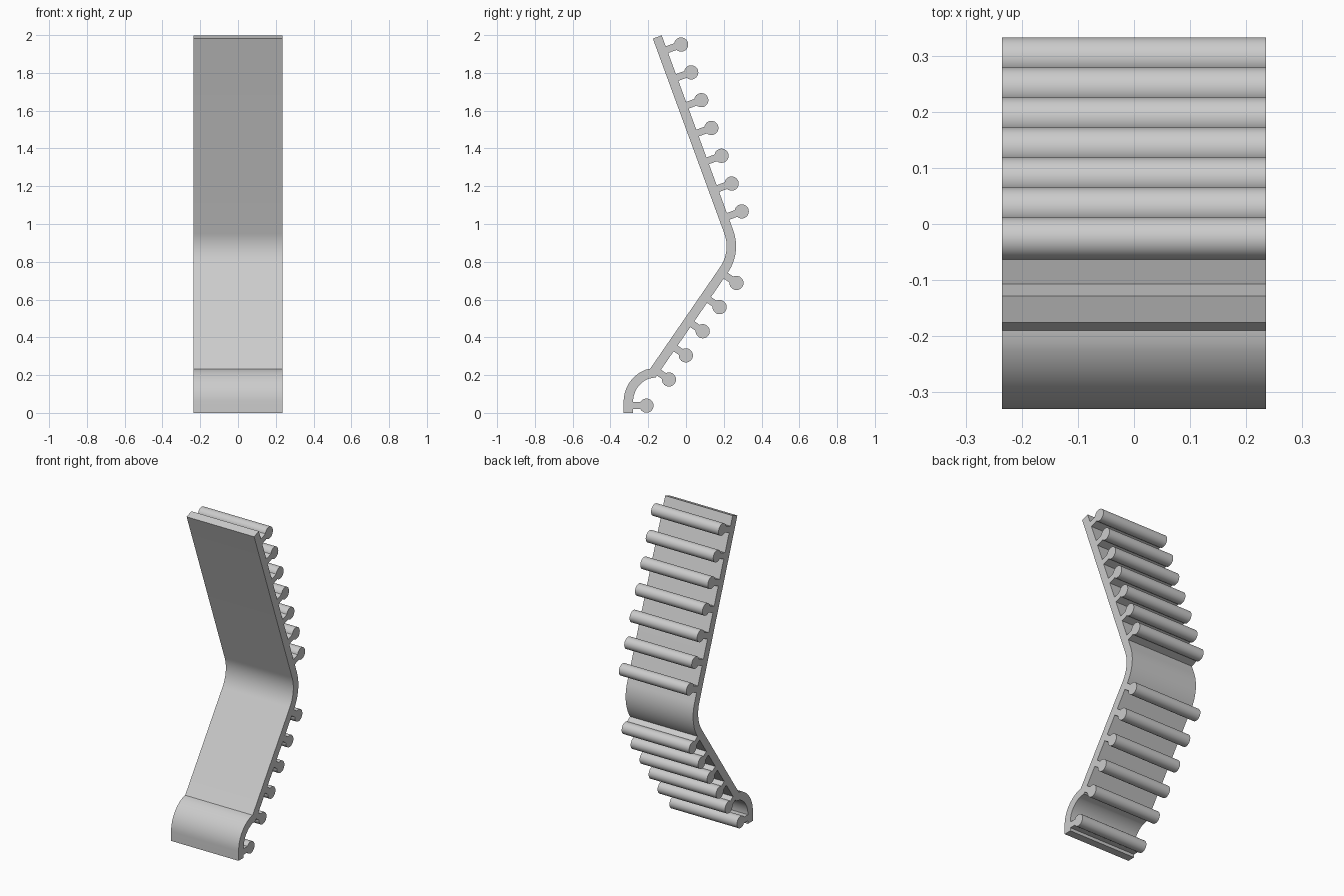
import bpy, bmesh
from math import radians, cos, sin
from mathutils import Vector

HALF_WIDTH = 0.235
HALF_THICK = 0.025
HEAD_R = 0.0375
STEM_HALF = 0.019

cube = bpy.data.objects.get("Cube")
if cube:
    bpy.data.objects.remove(cube, do_unlink=True)

grey = bpy.data.materials.new("plain grey")
grey.use_nodes = True
colour = (0.6, 0.6, 0.6, 1)
grey.diffuse_color = colour
grey.node_tree.nodes["Principled BSDF"].inputs["Base Color"].default_value = colour


def arc(centre, radius, start, end, steps):
    """Points (y, z) on an arc, angles in degrees."""
    angles = [radians(start + (end - start) * i / steps) for i in range(steps + 1)]
    return [Vector((centre[0] + radius * cos(a), centre[1] + radius * sin(a))) for a in angles]


def extrude(name, outline):
    """Extrude a side outline across the full width."""
    bm = bmesh.new()
    face = bm.faces.new([bm.verts.new((-HALF_WIDTH, p.x, p.y)) for p in outline])
    ext = bmesh.ops.extrude_face_region(bm, geom=[face])
    moved = [v for v in ext["geom"] if isinstance(v, bmesh.types.BMVert)]
    bmesh.ops.translate(bm, verts=moved, vec=(2 * HALF_WIDTH, 0, 0))
    bmesh.ops.recalc_face_normals(bm, faces=bm.faces)
    mesh = bpy.data.meshes.new(name)
    bm.to_mesh(mesh)
    bm.free()
    mesh.materials.append(grey)
    ob = bpy.data.objects.new(name, mesh)
    bpy.context.collection.objects.link(ob)
    bpy.ops.object.select_all(action="DESELECT")
    ob.select_set(True)
    bpy.context.view_layer.objects.active = ob
    bpy.ops.object.shade_smooth_by_angle(angle=radians(25))


def thicken(path):
    """Offset a centre line to both sides with mitred corners."""
    front, back = [], []
    for i, p in enumerate(path):
        d0 = (p - path[max(i - 1, 0)]).normalized()
        d1 = (path[min(i + 1, len(path) - 1)] - p).normalized()
        tangent = (d0 + d1).normalized()
        normal = Vector((-tangent.y, tangent.x))
        miter = HALF_THICK / max(tangent.dot(d1), tangent.dot(d0))
        back.append(p + normal * miter)
        front.append(p - normal * miter)
    return back + front[::-1]


# Bent strip: straight back, rounded bend, straight leg, curled foot
path = [Vector((-0.152, 1.99))]
path += arc((0.02, 0.882), 0.22, 20, -34, 14)
path += [Vector((-0.175, 0.211))]
path += arc((-0.15, 0.06), 0.155, 110, 180, 14)
path += [Vector((-0.305, 0))]
extrude("bent_strip", thicken(path))


def knob(name, centre, angle, length):
    """Round-headed rib whose stem runs back to the strip."""
    out = Vector((cos(radians(angle)), sin(radians(angle))))
    side = Vector((-out.y, out.x))
    base = Vector(centre) - out * length
    outline = arc(centre, HEAD_R, angle - 150, angle + 150, 28)
    outline += [base + side * STEM_HALF, base - side * STEM_HALF]
    extrude(name, outline)


# Ribs on the upper back
for i in range(7):
    knob(f"upper_rib_{i + 1}", (-0.026 + 0.0535 * i, 1.95 - 0.1472 * i), 20, 0.084)

# Ribs on the lower leg
for i in range(5):
    knob(f"lower_rib_{i + 1}", (0.267 - 0.0893 * i, 0.688 - 0.1278 * i), -34, 0.082)

# Rib at the foot
knob("foot_rib", (-0.209, 0.0385), 0, 0.073)
